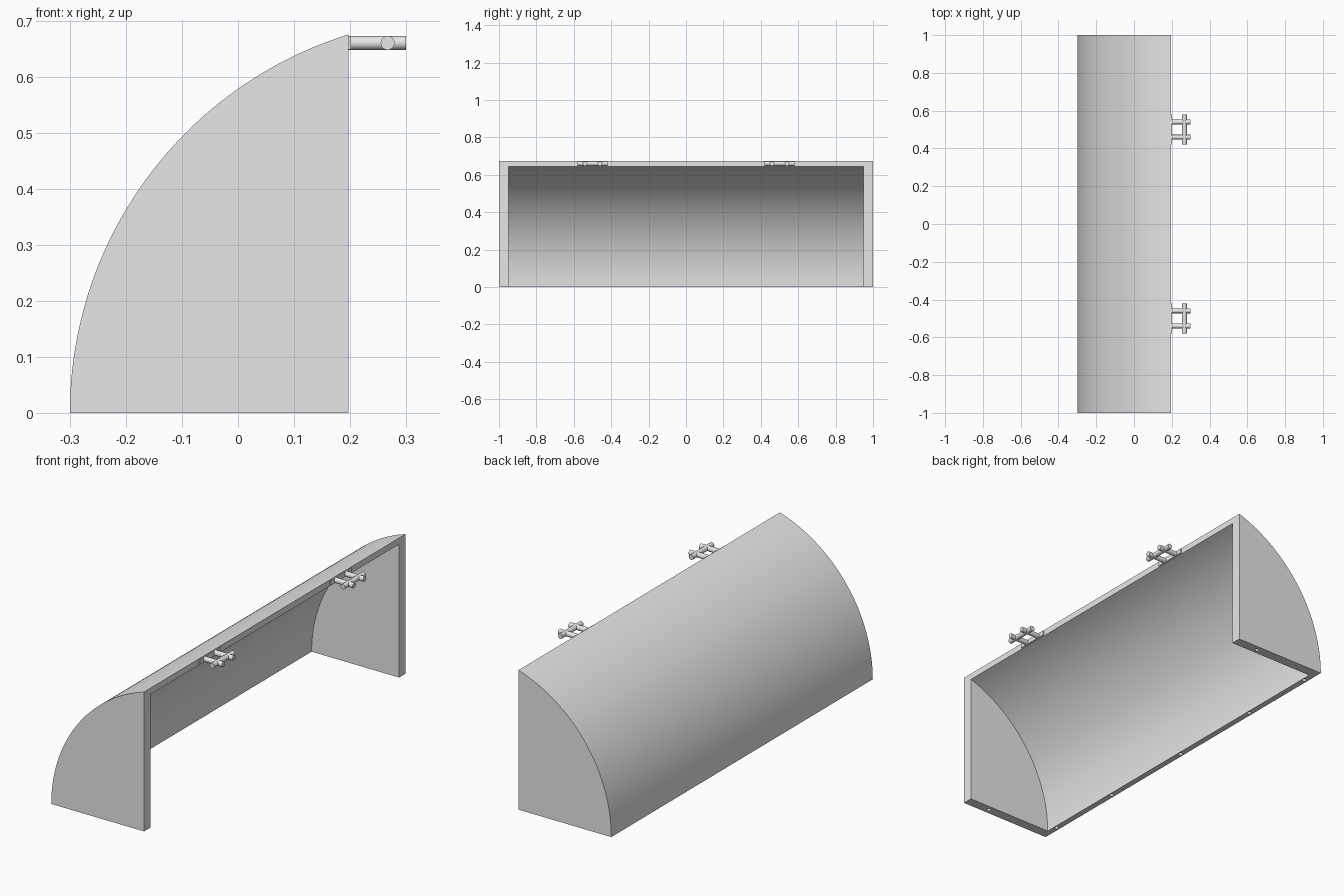
import bpy, bmesh
from math import sin, cos, acos, pi
from mathutils import Matrix, Vector

cube = bpy.data.objects.get("Cube")
if cube:
    bpy.data.objects.remove(cube, do_unlink=True)

grey = bpy.data.materials.new("light grey")
grey.use_nodes = True
grey.diffuse_color = (0.8, 0.8, 0.8, 1)
grey.node_tree.nodes["Principled BSDF"].inputs["Base Color"].default_value = (0.8, 0.8, 0.8, 1)

CENTRE_X, RADIUS, INNER_RADIUS = 0.407, 0.707, 0.678
OPEN_X = 0.197


def add_object(name, bm):
    bmesh.ops.recalc_face_normals(bm, faces=bm.faces)
    mesh = bpy.data.meshes.new(name)
    bm.to_mesh(mesh)
    bm.free()
    mesh.materials.append(grey)
    obj = bpy.data.objects.new(name, mesh)
    bpy.context.collection.objects.link(obj)
    return obj


def smooth(obj):
    bpy.ops.object.select_all(action="DESELECT")
    obj.select_set(True)
    bpy.context.view_layer.objects.active = obj
    bpy.ops.object.shade_smooth_by_angle(angle=pi / 6)


def arc(radius, end_x, steps=48):
    """Points from the floor up the arc to end_x."""
    end = acos((CENTRE_X - end_x) / radius)
    return [(CENTRE_X - radius * cos(end * i / steps), radius * sin(end * i / steps))
            for i in range(steps + 1)]


def prism(name, profile, half_length):
    """Extrude an xz profile along y, centred on y = 0."""
    bm = bmesh.new()
    face = bm.faces.new([bm.verts.new((x, -half_length, z)) for x, z in profile])
    new = bmesh.ops.extrude_face_region(bm, geom=[face])["geom"]
    verts = [v for v in new if isinstance(v, bmesh.types.BMVert)]
    bmesh.ops.translate(bm, verts=verts, vec=(0, 2 * half_length, 0))
    return add_object(name, bm)


def rod(bm, start, end, radius, segments=24):
    start, end = Vector(start), Vector(end)
    axis = end - start
    turn = axis.to_track_quat("Z", "Y").to_matrix().to_4x4()
    bmesh.ops.create_cone(bm, cap_ends=True, segments=segments, radius1=radius, radius2=radius,
                          depth=axis.length, matrix=Matrix.Translation((start + end) / 2) @ turn)


def cut(obj, cutter):
    mod = obj.modifiers.new("cut", "BOOLEAN")
    mod.operation, mod.solver, mod.object = "DIFFERENCE", "EXACT", cutter
    bpy.context.view_layer.objects.active = obj
    bpy.ops.object.modifier_apply(modifier=mod.name)
    bpy.data.objects.remove(cutter, do_unlink=True)


# Curved housing with closed ends, hollowed from the open side
housing = prism("housing", arc(RADIUS, OPEN_X) + [(OPEN_X, 0)], 1)
inner = arc(INNER_RADIUS, 0.3)
cut(housing, prism("hollow_cutter", [(inner[0][0], -0.1)] + inner + [(0.3, -0.1)], 0.95))

# Screw holes in the bottom rim
holes = bmesh.new()
spots = [(-0.283, y) for y in (-0.9, -0.5, 0, 0.5, 0.9)] + [(0.068, -0.975), (0.068, 0.975)]
for x, y in spots:
    rod(holes, (x, y, -0.02), (x, y, 0.05), 0.01, 16)
cut(housing, add_object("hole_cutter", holes))
smooth(housing)

# Hinge brackets: plate, two arms and a cross bar
for side, y in (("front", -0.5), ("back", 0.5)):
    z = 0.66
    bm = bmesh.new()
    bmesh.ops.create_cube(bm, size=1, matrix=Matrix.Translation((OPEN_X + 0.0025, y, z))
                          @ Matrix.Diagonal((0.005, 0.16, 0.024, 1)))
    add_object(side + "_hinge_plate", bm)
    bm = bmesh.new()
    for offset in (-0.04, 0.04):
        rod(bm, (OPEN_X, y + offset, z), (0.3, y + offset, z), 0.0125)
    smooth(add_object(side + "_hinge_arms", bm))
    bm = bmesh.new()
    rod(bm, (0.267, y - 0.08, z), (0.267, y + 0.08, z), 0.0125)
    smooth(add_object(side + "_hinge_bar", bm))
